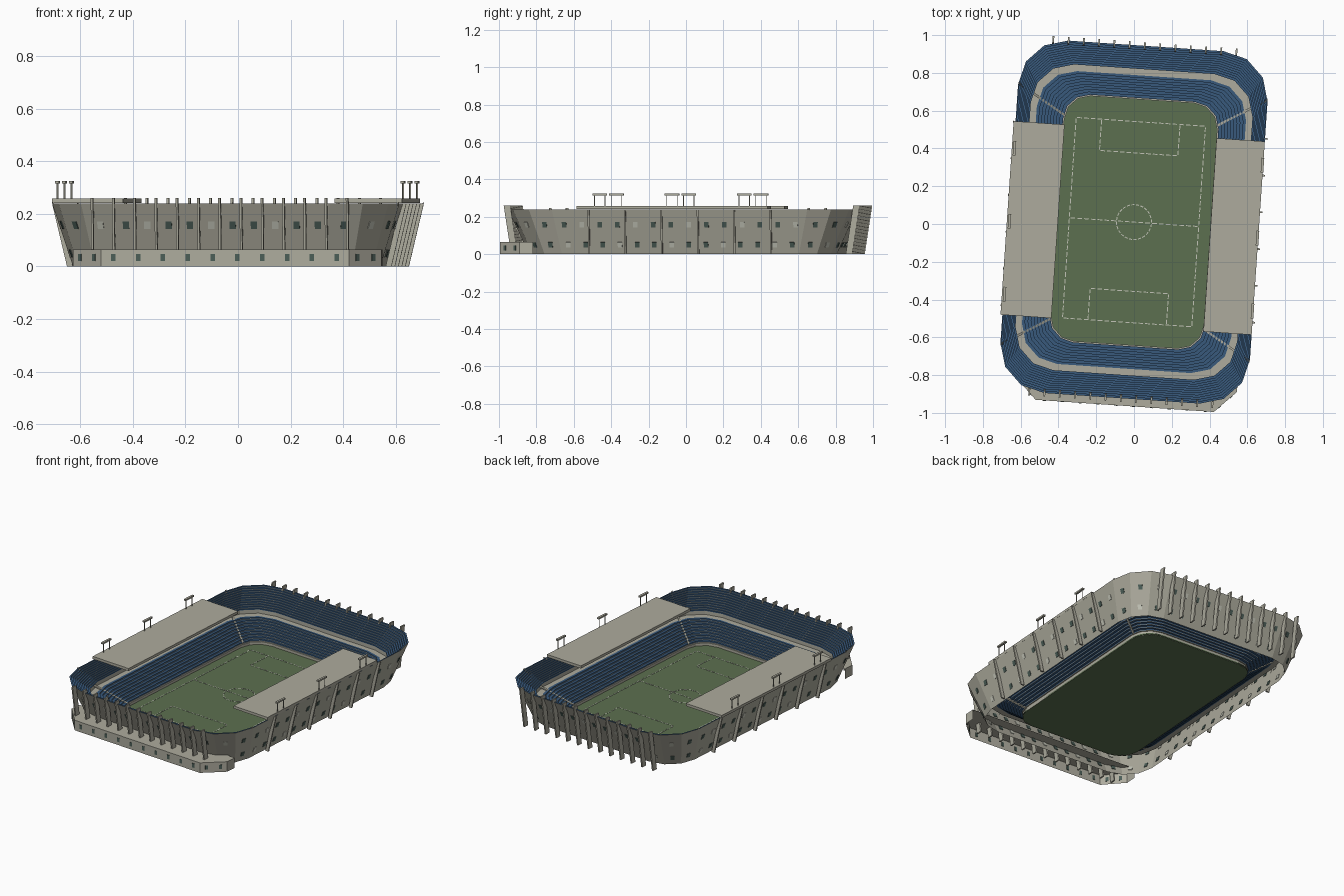
import bpy, bmesh, math
from mathutils import Matrix, Vector

cube = bpy.data.objects.get("Cube")
if cube:
    bpy.data.objects.remove(cube, do_unlink=True)

# The whole ground is turned slightly in plan
FRAME = Matrix.Translation((0, 0.01, 0)) @ Matrix.Rotation(math.radians(-3.9), 4, "Z")
PITCH_Z = 0.008


def material(name, rgb):
    m = bpy.data.materials.new(name)
    m.use_nodes = True
    m.diffuse_color = (*rgb, 1)
    m.node_tree.nodes["Principled BSDF"].inputs["Base Color"].default_value = (*rgb, 1)
    return m


CONCRETE = material("concrete", (0.42, 0.41, 0.34))
SEATS = material("seat blue", (0.04, 0.10, 0.20))
GRASS = material("grass green", (0.107, 0.162, 0.08))
PAINT = material("pale paint", (0.55, 0.56, 0.48))
GLASS = material("dark glass", (0.07, 0.11, 0.095))


def finish(name, bm, *mats):
    mesh = bpy.data.meshes.new(name)
    bm.to_mesh(mesh)
    bm.free()
    mesh.transform(FRAME)
    for m in mats:
        mesh.materials.append(m)
    obj = bpy.data.objects.new(name, mesh)
    bpy.context.collection.objects.link(obj)
    return obj


def box(bm, centre, size, turn=None, mat=0):
    m = Matrix.Translation(centre) @ (turn or Matrix()) @ Matrix.Diagonal((*size, 1))
    verts = bmesh.ops.create_cube(bm, size=1, matrix=m)["verts"]
    for f in {f for v in verts for f in v.link_faces}:
        f.material_index = mat


def ring(hx, hy, r, z, n=3):
    """Rounded rectangle, counter-clockwise, with n facets to each corner."""
    pts = []
    for q, (sx, sy) in enumerate([(1, 1), (-1, 1), (-1, -1), (1, -1)]):
        for k in range(n + 1):
            a = math.pi / 2 * (q + k / n)
            pts.append(Vector((sx * (hx - r) + r * math.cos(a),
                               sy * (hy - r) + r * math.sin(a), z)))
    return pts


def loft(bm, rings, mats, flip=False):
    rows = [[bm.verts.new(p) for p in pts] for pts in rings]
    for a, b, mat in zip(rows, rows[1:], mats):
        for i in range(len(a)):
            j = (i + 1) % len(a)
            quad = [a[i], a[j], b[j], b[i]]
            bm.faces.new(quad[::-1] if flip else quad).material_index = mat
    return rows


def prism(bm, pts, depth):
    """Closed solid from a planar outline pushed along depth."""
    a = [bm.verts.new(p) for p in pts]
    b = [bm.verts.new(Vector(p) + depth) for p in pts]
    bm.faces.new(a)
    bm.faces.new(b[::-1])
    for i in range(len(a)):
        j = (i + 1) % len(a)
        bm.faces.new([a[j], a[i], b[i], b[j]])
    bmesh.ops.recalc_face_normals(bm, faces=bm.faces[:])


# Pitch slab
bm = bmesh.new()
rows = loft(bm, [ring(0.405, 0.655, 0.13, z, 6) for z in (0.001, PITCH_Z)], [0])
bm.faces.new(rows[0][::-1])
bm.faces.new(rows[1])
finish("pitch", bm, GRASS)

# Dashed pitch markings
bm = bmesh.new()


def dashes(p, q):
    p, q = Vector((*p, PITCH_Z)), Vector((*q, PITCH_Z))
    d = q - p
    n = max(1, round(d.length / 0.036))
    turn = Matrix.Rotation(math.atan2(d.y, d.x), 4, "Z")
    for k in range(n):
        box(bm, p + d * ((k + 0.5) / n), (d.length / n * 0.7, 0.005, 0.003), turn)


X, Y = 0.343, 0.532
for s in (-1, 1):
    dashes((-X, s * Y), (X, s * Y))
    dashes((s * X, -Y), (s * X, Y))
    dashes((-0.208, s * 0.366), (0.208, s * 0.366))
    for t in (-1, 1):
        dashes((t * 0.208, s * 0.366), (t * 0.208, s * Y))
dashes((-X, 0), (X, 0))
circle = [(0.093 * math.cos(k * math.pi / 12), 0.093 * math.sin(k * math.pi / 12))
          for k in range(25)]
for p, q in zip(circle, circle[1:]):
    dashes(p, q)
finish("pitch_markings", bm, PAINT)

# Stepped seating: curb, lower tier, walkway, upper tier
CURB = (0.405, 0.65, 0.13, 0.0)
LOW = (0.412, 0.657, 0.135, 0.025)
WALK_IN = (0.555, 0.777, 0.2, 0.115)
WALK_OUT = (0.588, 0.811, 0.215, 0.135)
RIM = (0.662, 0.935, 0.25, 0.24)
BASE = (0.585, 0.825, 0.19, 0.0)
rings = [ring(*CURB), ring(*CURB[:3], LOW[3]), ring(*LOW)]
mats = [0, 0]


def tier(start, end, count):
    for k in range(count):
        a = [s + (e - s) * k / count for s, e in zip(start, end)]
        b = [s + (e - s) * (k + 1) / count for s, e in zip(start, end)]
        mid = a[3] + (b[3] - a[3]) * 0.35
        rings.extend([ring(*a[:3], mid), ring(*a[:3], b[3]), ring(*b)])
        mats.extend([0, 1, 1])


tier(LOW, WALK_IN, 9)
rings += [ring(*WALK_OUT[:3], WALK_IN[3]), ring(*WALK_OUT)]
mats += [0, 0]
tier(WALK_OUT, RIM, 11)
bm = bmesh.new()
loft(bm, rings, mats, flip=True)
finish("seating_bowl", bm, CONCRETE, SEATS)

# Stairways crossing the tiers at the corners
bm = bmesh.new()
path = [(0.405, 0.033), (0.552, 0.126), (0.59, 0.146), (0.66, 0.246)]
for sx in (-1, 1):
    for sy in (-1, 1):
        pts = [Vector((sx * x, sy * (0.54 + (x - 0.405) * 0.6), z)) for x, z in path]
        side = Vector((0, 0.007, 0))
        for p, q in zip(pts, pts[1:]):
            prism(bm, [p - side, p + side, q + side, q - side], Vector((0, 0, -0.008)))
finish("corner_stairs", bm, CONCRETE)

# Outward-leaning outer wall
bottom, top = ring(*BASE), ring(*RIM)
bm = bmesh.new()
loft(bm, [bottom, top], [0])
finish("outer_wall", bm, CONCRETE)

# Window plates following each wall facet
bm = bmesh.new()
count = 0
for i in range(len(bottom)):
    j = (i + 1) % len(bottom)
    along = top[j] - top[i]
    end_side = abs(along.x) > 0.5
    n = max(1, round(along.length / (0.081 if end_side else 0.0975)))
    for z in (0.05, 0.158):
        f = z / RIM[3]
        a, b = bottom[i].lerp(top[i], f), bottom[j].lerp(top[j], f)
        up = (top[i] + top[j] - bottom[i] - bottom[j]).normalized()
        t = along.normalized()
        out = t.cross(up).normalized()
        turn = Matrix((t, out, out.cross(t))).transposed().to_4x4()
        for k in range(n):
            count += 1
            box(bm, a.lerp(b, (k + 0.5) / n), (0.024, 0.006, 0.03), turn, int(count % 3 == 0))
finish("wall_windows", bm, GLASS, PAINT)


# Leaning support fins around the outside
def fin(bm, angle, at, top_out, low_out, width, height, thick):
    out = Vector((math.cos(angle), math.sin(angle), 0))
    t = Vector((-out.y, out.x, 0))
    start = t * (at - thick / 2)
    outline = [(low_out - width, 0), (low_out, 0), (top_out, height), (top_out - width, height)]
    prism(bm, [start + out * o + Vector((0, 0, z)) for o, z in outline], t * thick)


bm = bmesh.new()
for s in (-1, 1):
    for k in range(13):
        fin(bm, s * math.pi / 2, 0.081 * (k - 6) + s * 0.006, 0.954, 0.914, 0.035, 0.26, 0.009)
finish("end_fins", bm, CONCRETE)
bm = bmesh.new()
for angle in (0, math.pi):
    for k in range(6):
        fin(bm, angle, 0.195 * (k - 2.5), 0.675, 0.618, 0.022, 0.24, 0.009)
finish("side_fins", bm, CONCRETE)

# Flat roofs over the two long stands
for name, x0, x1, y0, y1 in (("left_roof", 0.406, 0.662, -0.553, 0.473),
                             ("right_roof", -0.672, -0.402, -0.537, 0.49)):
    bm = bmesh.new()
    box(bm, ((x0 + x1) / 2, (y0 + y1) / 2, 0.249), (x1 - x0, y1 - y0, 0.017))
    finish(name, bm, CONCRETE)

# Floodlights: a lamp bar on two thin posts
bm = bmesh.new()
for s in (-1, 1):
    for y in (-0.427, -0.04, 0.347):
        box(bm, (s * 0.658, y, 0.32), (0.014, 0.078, 0.01))
        for d in (-0.028, 0.028):
            box(bm, (s * 0.658, y + d, 0.286), (0.004, 0.004, 0.064))
finish("floodlights", bm, CONCRETE)

# Low entrance building along the front, open underneath
plan = [(-0.57, -0.79), (-0.57, -0.86), (-0.456, -0.974),
        (0.49, -0.974), (0.605, -0.86), (0.605, -0.79)]
bm = bmesh.new()
low = [bm.verts.new((x, y, 0)) for x, y in plan]
high = [bm.verts.new((x, y, 0.065)) for x, y in plan]
bm.faces.new(high)
for i in range(len(plan) - 1):
    bm.faces.new([low[i], low[i + 1], high[i + 1], high[i]])
finish("entrance_building", bm, CONCRETE)

# Entrance building windows
bm = bmesh.new()
for p, q in zip(plan[1:], plan[2:5]):
    p, q = Vector((*p, 0.034)), Vector((*q, 0.034))
    d = q - p
    n = max(1, round(d.length / 0.095))
    turn = Matrix.Rotation(math.atan2(d.y, d.x), 4, "Z")
    for k in range(n):
        box(bm, p.lerp(q, (k + 0.5) / n), (0.017, 0.005, 0.026), turn)
finish("entrance_windows", bm, GLASS)
